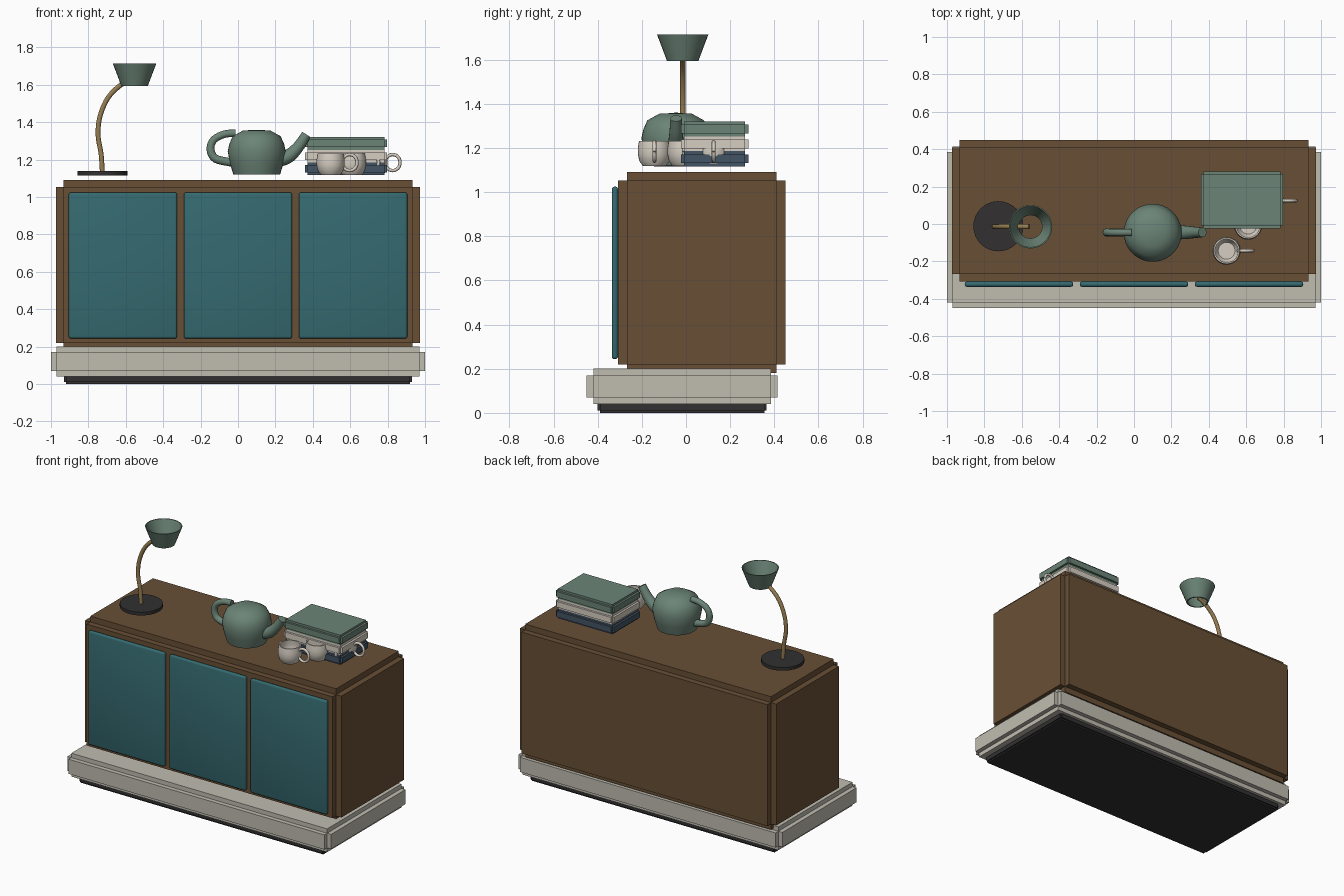
import bpy, bmesh, math
from mathutils import Vector

if "Cube" in bpy.data.objects:
    bpy.data.objects.remove(bpy.data.objects["Cube"])


def material(name, r, g, b):
    lin = lambda c: ((c / 255 + 0.055) / 1.055) ** 2.4
    m = bpy.data.materials.new(name)
    m.diffuse_color = (lin(r), lin(g), lin(b), 1)
    m.use_nodes = True
    m.node_tree.nodes["Principled BSDF"].inputs["Base Color"].default_value = m.diffuse_color
    return m


WOOD = material("walnut", 104, 79, 53)
TEAL = material("teal", 53, 106, 112)
STONE = material("stone", 192, 188, 176)
SAGE = material("sage", 107, 132, 118)
CREAM = material("cream", 214, 206, 194)
NAVY = material("navy", 68, 84, 100)
BLACK = material("charcoal", 50, 48, 48)
BRASS = material("brass", 152, 126, 82)


def finish(name, bm, mat, smooth=None):
    bmesh.ops.recalc_face_normals(bm, faces=bm.faces)
    me = bpy.data.meshes.new(name)
    bm.to_mesh(me)
    bm.free()
    me.materials.append(mat)
    ob = bpy.data.objects.new(name, me)
    bpy.context.collection.objects.link(ob)
    if smooth:
        bpy.ops.object.select_all(action='DESELECT')
        ob.select_set(True)
        bpy.context.view_layer.objects.active = ob
        bpy.ops.object.shade_smooth_by_angle(angle=math.radians(smooth))
    return ob


def cube(lo, hi):
    bm = bmesh.new()
    bmesh.ops.create_cube(bm, size=1)
    for v in bm.verts:
        v.co = [(a + b) / 2 + c * (b - a) for a, b, c in zip(lo, hi, v.co)]
    return bm


def stepped_box(name, lo, hi, step, mat):
    """Box whose six faces stand proud, leaving square notches along every edge."""
    bm = cube([a + step for a in lo], [b - step for b in hi])
    bm.normal_update()
    faces = bmesh.ops.extrude_discrete_faces(bm, faces=bm.faces[:])["faces"]
    bm.normal_update()
    moves = [(f, f.normal.copy()) for f in faces]
    for f, n in moves:
        for v in f.verts:
            v.co += n * step
    return finish(name, bm, mat)


def lathe(name, profile, centre, mat, sides=32, smooth=40):
    """Spin (radius, z) points around a vertical axis at centre (x, y)."""
    bm = bmesh.new()
    vs = [bm.verts.new((r, 0, z)) for r, z in profile]
    es = [bm.edges.new(p) for p in zip(vs, vs[1:])]
    bmesh.ops.spin(bm, geom=vs + es, cent=(0, 0, 0), axis=(0, 0, 1),
                   angle=math.tau, steps=sides)
    bmesh.ops.remove_doubles(bm, verts=bm.verts, dist=1e-5)
    bmesh.ops.translate(bm, verts=bm.verts, vec=(*centre, 0))
    return finish(name, bm, mat, smooth)


def tube(name, points, y, mat, sides=14, sub=5):
    """Sweep a circle along a smooth path of (x, z, radius) in the plane y."""
    p = [Vector(q) for q in points]
    p = [2 * p[0] - p[1]] + p + [2 * p[-1] - p[-2]]
    path = []
    for a, b, c, d in zip(p, p[1:], p[2:], p[3:]):
        for i in range(sub):
            t = i / sub
            path.append(0.5 * (2 * b + (c - a) * t + (2 * a - 5 * b + 4 * c - d) * t**2
                               + (3 * b - a - 3 * c + d) * t**3))
    path.append(p[-2])
    bm = bmesh.new()
    rings = []
    for i, q in enumerate(path):
        d = path[min(i + 1, len(path) - 1)] - path[max(i - 1, 0)]
        n = Vector((-d.y, d.x)).normalized()
        ring = []
        for k in range(sides):
            a = math.tau * k / sides
            u, w = q.z * math.cos(a), q.z * math.sin(a)
            ring.append(bm.verts.new((q.x + n.x * u, y + w, q.y + n.y * u)))
        rings.append(ring)
    for r, s in zip(rings, rings[1:]):
        for k in range(sides):
            j = (k + 1) % sides
            bm.faces.new((r[k], r[j], s[j], s[k]))
    bm.faces.new(rings[0])
    bm.faces.new(rings[-1])
    return finish(name, bm, mat, 50)


# cabinet, platform and recessed foot
stepped_box("foot", (-0.93, -0.40, 0), (0.93, 0.365, 0.07), 0.01, BLACK)
stepped_box("platform", (-1, -0.45, 0.04), (1, 0.415, 0.20), 0.03, STONE)
stepped_box("cabinet_body", (-0.972, -0.308, 0.18), (0.972, 0.45, 1.092), 0.04, WOOD)

# three doors with rounded edges
for i, x in enumerate((-0.615, 0, 0.615)):
    bm = cube((x - 0.29, -0.336, 0.243), (x + 0.29, -0.308, 1.025))
    bmesh.ops.bevel(bm, geom=bm.edges[:], offset=0.0125, segments=3, profile=0.5,
                    affect='EDGES')
    finish(f"door_{i + 1}", bm, TEAL, 35)

# stack of books
for name, z, mat in (("lower_book", 1.117, NAVY), ("middle_book", 1.184, CREAM),
                     ("upper_book", 1.252, SAGE)):
    stepped_box(name, (0.357, -0.023, z), (0.797, 0.282, z + 0.068), 0.014, mat)

# three cups in a diagonal row
for i in range(3):
    x, y = 0.495 + 0.115 * i, -0.143 + 0.134 * i
    lathe(f"cup_{i + 1}", [(0, 1.118), (0.052, 1.118), (0.068, 1.14), (0.075, 1.17),
                           (0.075, 1.20), (0.070, 1.232), (0.062, 1.232), (0.066, 1.20),
                           (0.064, 1.16), (0.045, 1.132), (0, 1.132)],
          (x, y), CREAM, 28, 50)
    ring = [(x + 0.102 + 0.040 * math.cos(a), 1.184 + 0.043 * math.sin(a), 0.009)
            for a in (math.tau * k / 12 for k in range(13))]
    tube(f"cup_handle_{i + 1}", ring, y, CREAM, 8, 2)

# teapot
lathe("teapot_body", [(0, 1.12), (0.125, 1.12), (0.143, 1.18), (0.155, 1.245),
                      (0.146, 1.285), (0.128, 1.325), (0.072, 1.356), (0, 1.358)],
      (0.10, -0.047), SAGE, 36)
tube("teapot_spout", [(0.20, 1.195, 0.038), (0.265, 1.215, 0.037), (0.32, 1.265, 0.031),
                      (0.366, 1.334, 0.026)], -0.045, SAGE)
tube("teapot_handle", [(-0.013, 1.342, 0.02), (-0.075, 1.335, 0.02), (-0.13, 1.305, 0.02),
                       (-0.147, 1.255, 0.021), (-0.12, 1.205, 0.022),
                       (-0.03, 1.183, 0.022)], -0.045, SAGE)

# desk lamp with an upturned open shade
lathe("lamp_base", [(0, 1.116), (0.134, 1.116), (0.134, 1.138), (0, 1.138)],
      (-0.725, -0.012), BLACK)
tube("lamp_stem", [(-0.725, 1.13, 0.013), (-0.732, 1.23, 0.013), (-0.748, 1.33, 0.013),
                   (-0.738, 1.43, 0.013), (-0.695, 1.53, 0.013), (-0.625, 1.60, 0.013),
                   (-0.56, 1.63, 0.013)], -0.014, BRASS)
lathe("lamp_shade", [(0.071, 1.594), (0.116, 1.713), (0.110, 1.713), (0.062, 1.594),
                     (0.071, 1.594)], (-0.553, -0.015), SAGE)
